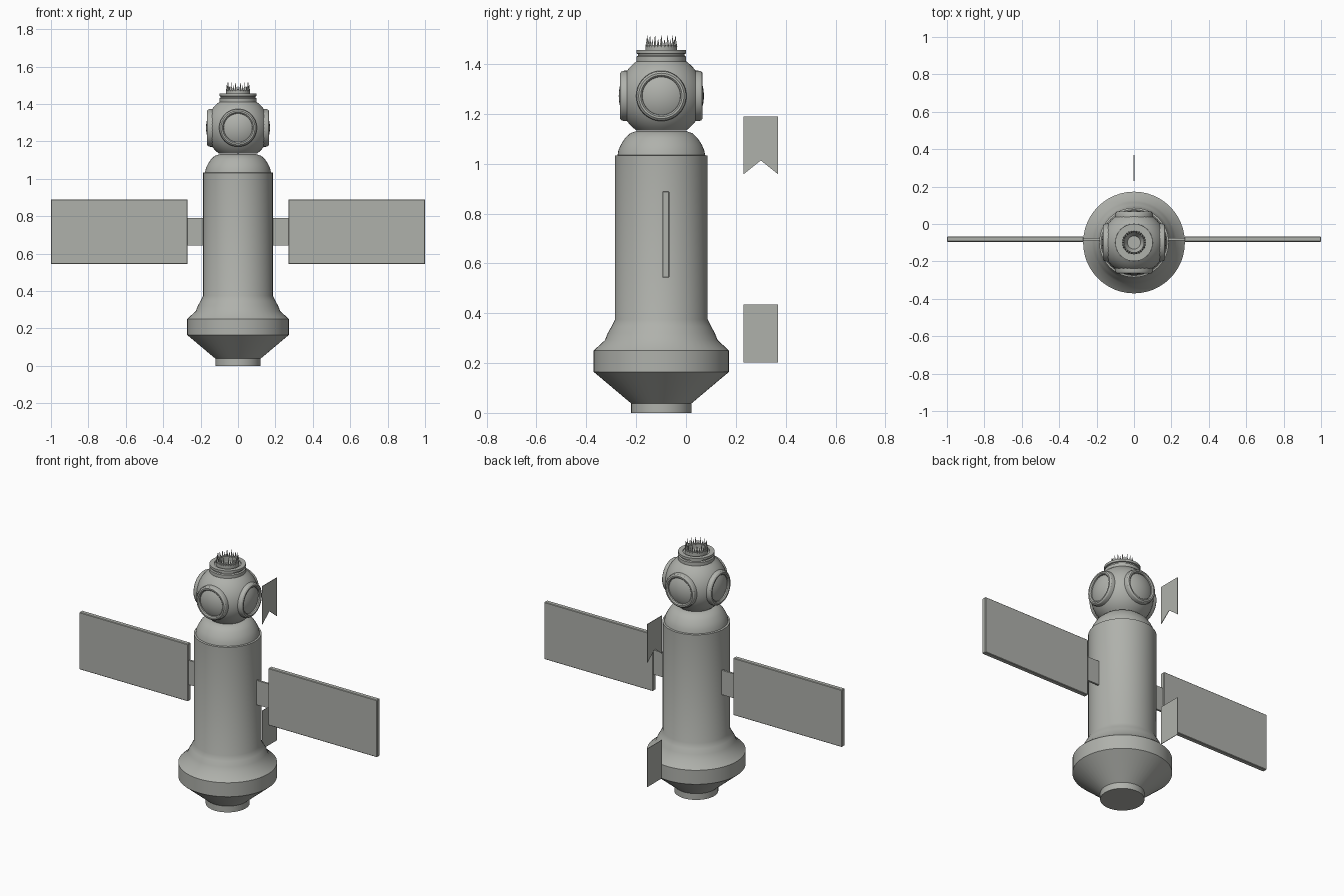
import bpy, bmesh, math
from mathutils import Matrix, Vector

if "Cube" in bpy.data.objects:
    bpy.data.objects.remove(bpy.data.objects["Cube"])

CY = -0.099          # y of the body axis
BALL_Z = 1.272       # centre of the round node

grey = bpy.data.materials.new("hull grey")
grey.diffuse_color = (0.43, 0.44, 0.41, 1)
grey.use_nodes = True
grey.node_tree.nodes["Principled BSDF"].inputs["Base Color"].default_value = grey.diffuse_color


def finish(name, bm, matrix=Matrix(), angle=30):
    bmesh.ops.remove_doubles(bm, verts=bm.verts, dist=1e-5)
    bmesh.ops.recalc_face_normals(bm, faces=bm.faces)
    bm.transform(matrix)
    me = bpy.data.meshes.new(name)
    bm.to_mesh(me)
    bm.free()
    ob = bpy.data.objects.new(name, me)
    bpy.context.collection.objects.link(ob)
    me.materials.append(grey)
    bpy.ops.object.select_all(action='DESELECT')
    ob.select_set(True)
    bpy.context.view_layer.objects.active = ob
    bpy.ops.object.shade_smooth_by_angle(angle=math.radians(angle))
    return ob


def lathe(name, profile, matrix, steps=48, angle=30):
    """Turn (radius, height) points round the local z axis."""
    bm = bmesh.new()
    vs = [bm.verts.new((r, 0, z)) for r, z in profile]
    es = [bm.edges.new(p) for p in zip(vs, vs[1:])]
    bmesh.ops.spin(bm, geom=vs + es, cent=(0, 0, 0), axis=(0, 0, 1),
                   angle=2 * math.pi, steps=steps, use_merge=True)
    return finish(name, bm, matrix, angle)


def box(name, lo, hi, bevel=0.0):
    lo, hi = Vector(lo), Vector(hi)
    bm = bmesh.new()
    bmesh.ops.create_cube(bm, size=1)
    bm.transform(Matrix.Translation((lo + hi) / 2) @ Matrix.Diagonal((*(hi - lo), 1)))
    if bevel:
        bmesh.ops.bevel(bm, geom=bm.edges[:], offset=bevel, segments=1, affect='EDGES')
    return finish(name, bm)


def plate(name, outline, t=0.003):
    """Thin upright plate at x = 0 from a (y, z) outline."""
    bm = bmesh.new()
    f = bm.faces.new([bm.verts.new((-t / 2, y, z)) for y, z in outline])
    ext = bmesh.ops.extrude_face_region(bm, geom=[f])
    bmesh.ops.translate(bm, vec=(t, 0, 0),
                        verts=[v for v in ext['geom'] if isinstance(v, bmesh.types.BMVert)])
    return finish(name, bm)


axis = Matrix.Translation((0, CY, 0))
ball = Matrix.Translation((0, CY, BALL_Z))

# Main hull with flared base and rounded shoulder
lathe("hull", [(0, 0), (0.121, 0), (0.121, 0.038), (0.272, 0.165), (0.272, 0.25),
               (0.226, 0.292), (0.215, 0.32), (0.2, 0.347), (0.186, 0.375), (0.186, 1.032),
               (0.176, 1.034), (0.172, 1.055), (0.162, 1.077), (0.146, 1.102),
               (0.125, 1.122), (0.1, 1.131), (0, 1.131)], axis, angle=35)

# Round node
arc = [(0.171 * math.sin(a), -0.171 * math.cos(a))
       for a in (math.radians(36 + 108 * i / 18) for i in range(19))]
lathe("node_ball", [(0, arc[0][1])] + arc + [(0, arc[-1][1])], ball)

# Four round ports with a raised rim and domed cover
port = [(0.101, 0.125), (0.101, 0.15), (0.098, 0.16), (0.091, 0.166), (0.083, 0.166),
        (0.077, 0.16), (0.076, 0.15), (0.06, 0.156), (0.04, 0.161), (0.02, 0.164), (0, 0.165)]
for i, side in enumerate(("front", "right", "back", "left")):
    turn = Matrix.Rotation(i * math.pi / 2, 4, 'Z') @ Matrix.Rotation(math.pi / 2, 4, 'X')
    lathe("port_" + side, port, ball @ turn)

# Docking collar on top with a groove and a sunken cone
lathe("docking_collar", [(0.1, 1.39), (0.1, 1.43), (0.093, 1.434), (0.093, 1.44),
                         (0.1, 1.442), (0.1, 1.456), (0.074, 1.456), (0.074, 1.448),
                         (0.055, 1.448), (0.035, 1.412), (0, 1.412)], axis)

# Crown of fine spikes inside the collar
bm = bmesh.new()
N = 28
for i in range(N):
    a, h = 2 * math.pi * i / N, (1.514, 1.498)[i % 2]
    spin = Matrix.Rotation(a, 4, 'Z')
    bmesh.ops.create_cone(bm, cap_ends=True, segments=4, radius1=0.0065, radius2=0.0006,
                          depth=h - 1.468,
                          matrix=spin @ Matrix.Translation((0.058, 0, (h + 1.468) / 2)))
finish("docking_spikes", bm, axis)
lathe("spike_ring", [(0.063, 1.445), (0.063, 1.474), (0.052, 1.474), (0.052, 1.445)], axis)

# Solar panels and their flat mounts
for s, side in ((-1, "left"), (1, "right")):
    xs = sorted((s * 0.27, s))
    box("solar_panel_" + side, (xs[0], -0.095, 0.543), (xs[1], -0.067, 0.89), 0.003)
    xs = sorted((s * 0.16, s * 0.275))
    box("panel_mount_" + side, (xs[0], -0.087, 0.642), (xs[1], -0.075, 0.79))

# Two free thin plates behind the hull, the upper with a swallowtail
plate("lower_rear_plate", [(0.23, 0.202), (0.37, 0.202), (0.37, 0.435), (0.23, 0.435)])
plate("upper_rear_plate", [(0.23, 0.957), (0.3, 1.013), (0.37, 0.957),
                           (0.37, 1.19), (0.23, 1.19)])
